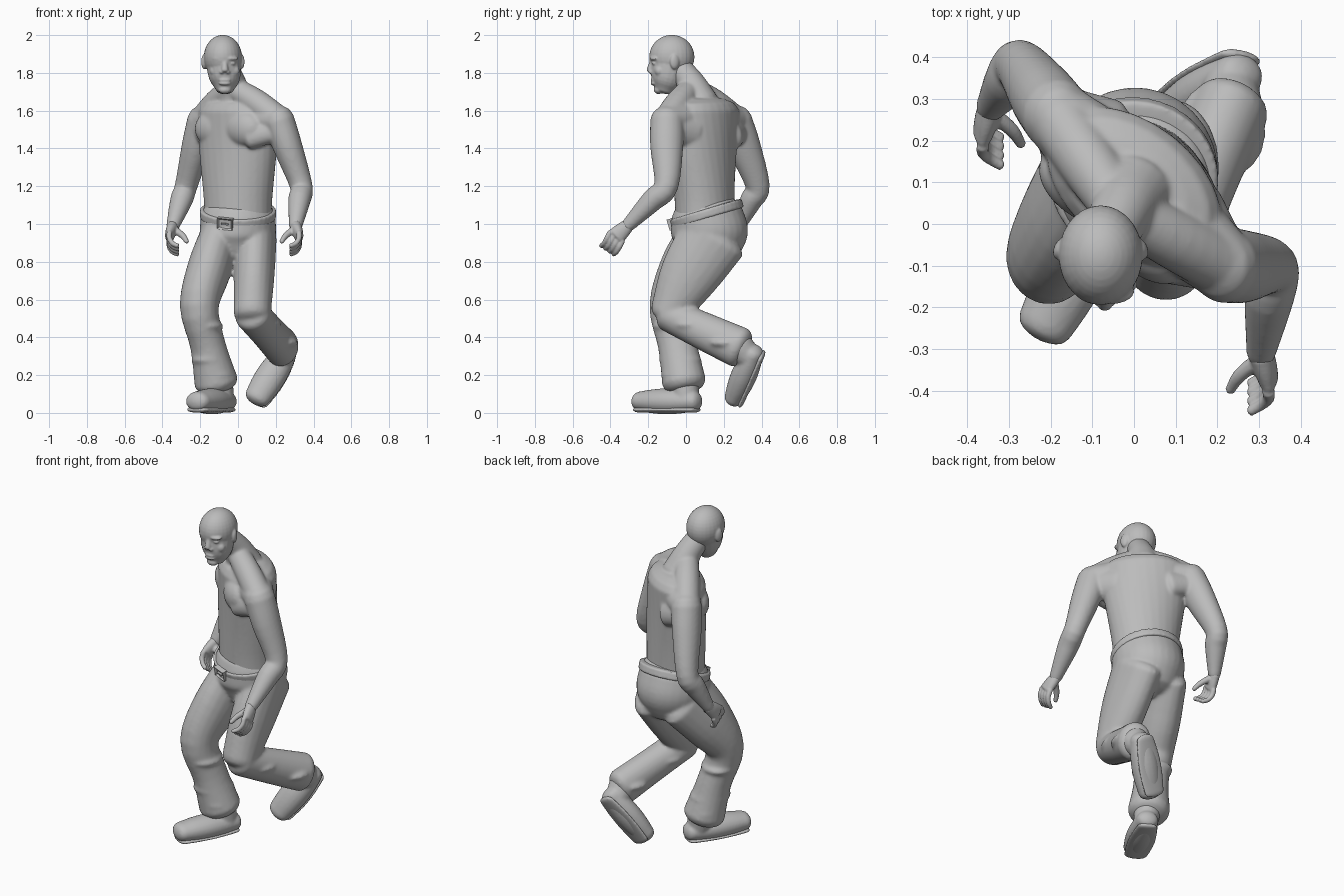
import bpy, bmesh, math
from mathutils import Vector, Matrix

cube = bpy.data.objects.get("Cube")
if cube:
    bpy.data.objects.remove(cube, do_unlink=True)

grey = bpy.data.materials.new("plain grey")
grey.use_nodes = True
grey.diffuse_color = (0.5, 0.5, 0.5, 1)
grey.node_tree.nodes["Principled BSDF"].inputs["Base Color"].default_value = grey.diffuse_color


def at(x, y, z):
    return Vector((x, y, z))


def ring(centre, width, depth=None, turn=0):
    """One oval cross-section: centre, half width, half depth, turn in degrees."""
    return Vector((*centre, width, width if depth is None else depth, math.radians(turn)))


def smooth_path(rings, steps=4):
    """Catmull-Rom interpolation between the given cross-sections."""
    padded = [rings[0] * 2 - rings[1], *rings, rings[-1] * 2 - rings[-2]]
    path = []
    for before, start, end, after in zip(padded, padded[1:], padded[2:], padded[3:]):
        leave, arrive = (end - before) / 2, (after - start) / 2
        for step in range(steps):
            t = step / steps
            ease = t * t * (3 - 2 * t)
            path.append(start.lerp(end, ease) + leave * t * (1 - t) ** 2 - arrive * t * t * (1 - t))
    return path + [rings[-1]]


def loft(bm, rings, sides=20, cap=0.5):
    """Smooth oval tube through the cross-sections, closed with rounded caps."""
    path = smooth_path(rings)
    centres = [Vector(section[:3]) for section in path]
    last = len(path) - 1
    loops = []
    for i, section in enumerate(path):
        width, depth, turn = section[3:]
        along = (centres[min(i + 1, last)] - centres[max(i - 1, 0)]).normalized()
        side = at(math.cos(turn), math.sin(turn), 0)
        side = (side - along * side.dot(along)).normalized()
        back = along.cross(side)
        heights = [0]
        if i == 0:
            heights = [-0.98, -0.8, -0.5, 0]
        elif i == last:
            heights = [0, 0.5, 0.8, 0.98]
        for height in heights:
            shrink = math.sqrt(1 - height ** 2)
            middle = centres[i] + along * height * cap * min(width, depth)
            angles = [math.tau * k / sides for k in range(sides)]
            loops.append([bm.verts.new(middle + side * width * shrink * math.cos(a)
                                       + back * depth * shrink * math.sin(a)) for a in angles])
    for low, high in zip(loops, loops[1:]):
        for k in range(sides):
            bm.faces.new((low[k - 1], low[k], high[k], high[k - 1]))
    bm.faces.new(loops[0])
    bm.faces.new(loops[-1])


def ball(bm, centre, size, turn=0):
    matrix = (Matrix.Translation(centre) @ Matrix.Rotation(math.radians(turn), 4, 'Z')
              @ Matrix.Diagonal((*size, 1)))
    bmesh.ops.create_uvsphere(bm, u_segments=28, v_segments=18, radius=1, matrix=matrix)


def finish(name, bm, voxel=0.0, smoothing=4):
    """Turn the bmesh into an object; a voxel size fuses its volumes into one skin."""
    bmesh.ops.recalc_face_normals(bm, faces=bm.faces)
    mesh = bpy.data.meshes.new(name)
    bm.to_mesh(mesh)
    bm.free()
    mesh.materials.append(grey)
    part = bpy.data.objects.new(name, mesh)
    bpy.context.collection.objects.link(part)
    if voxel:
        fuse = part.modifiers.new("fuse", 'REMESH')
        fuse.mode = 'VOXEL'
        fuse.voxel_size = voxel
        fuse.use_smooth_shade = True
        relax = part.modifiers.new("relax", 'SMOOTH')
        relax.factor = 0.5
        relax.iterations = smoothing


# Torso: the chest twists further to its right than the hips
hip_turn, chest_turn = -20, -39
waist, collar, nape = at(0, 0.1, 1), at(0, 0.09, 1.6), at(-0.03, 0.03, 1.74)
bm = bmesh.new()
sections = []
for k in range(6):
    t = k / 5
    flare = t * t * (3 - 2 * t)
    turn = hip_turn + (chest_turn - hip_turn) * t
    sections.append(ring(waist.lerp(collar, t), 0.18 + 0.06 * flare, 0.152, turn))
loft(bm, sections, sides=28)

# Neck
loft(bm, [ring(collar.lerp(nape, 0.3), 0.1), ring(nape, 0.076), ring(at(-0.07, -0.05, 1.84), 0.066)])


def hand(name, wrist, outward):
    """Half-closed hand with the palm turned toward the body."""
    bm = bmesh.new()
    knuckles = wrist + at(outward * 0.018, -0.06, -0.055)
    loft(bm, [ring(wrist, 0.03, 0.036), ring(wrist.lerp(knuckles, 0.5), 0.029, 0.044),
              ring(knuckles, 0.024, 0.048)])
    for finger in range(4):
        point = knuckles + at(0, 0.022 * finger - 0.033, 0.02 - 0.015 * finger)
        joints = []
        for joint in range(4):
            joints.append(ring(point, 0.0155 - 0.001 * joint))
            curl = math.radians(32 * joint)
            point = point + at(-outward * math.sin(curl), -0.5, -math.cos(curl)) * 0.031
        loft(bm, joints, sides=10)
    thumb = wrist + at(-outward * 0.01, -0.02, -0.02)
    tip = thumb + at(-outward * 0.065, -0.07, -0.065)
    loft(bm, [ring(thumb, 0.02), ring(thumb.lerp(tip, 0.5) - at(outward * 0.01, 0, 0), 0.017),
              ring(tip, 0.012)], sides=10)
    finish(name, bm, 0.005, 3)


# Arms, with the muscles that tie each one into the chest, back and neck
facing = Matrix.Rotation(math.radians(chest_turn), 3, 'Z') @ at(0, -1, 0)
arms = {1: (at(0.215, -0.1, 1.55), at(0.335, -0.105, 1.2), at(0.305, -0.31, 0.99)),
        -1: (at(-0.185, 0.26, 1.55), at(-0.275, 0.38, 1.2), at(-0.345, 0.28, 0.99))}
for outward, (shoulder, elbow, wrist) in arms.items():
    biceps = shoulder.lerp(elbow, 0.4)
    loft(bm, [ring(shoulder, 0.084, 0.09), ring(biceps, 0.078, 0.088), ring(elbow, 0.06, 0.064),
              ring(elbow.lerp(wrist, 0.35), 0.06), ring(wrist, 0.036)], cap=0.9)
    hand("left_hand" if outward > 0 else "right_hand", wrist, outward)
    loft(bm, [ring(nape - at(0, 0, 0.02), 0.062), ring(nape.lerp(shoulder, 0.5), 0.072),
              ring(shoulder, 0.075)])
    loft(bm, [ring(collar - at(0, 0, 0.03), 0.13, 0.1), ring(shoulder, 0.085, 0.08)])
    breast = shoulder.lerp(collar, 0.6) - at(0, 0, 0.075)
    ball(bm, breast + facing * 0.088, (0.115, 0.07, 0.095), chest_turn)
    for reach in (0.07, -0.06):
        root = shoulder.lerp(collar, 0.5) + facing * reach - at(0, 0, 0.09)
        loft(bm, [ring(root, 0.07, 0.1), ring(shoulder.lerp(elbow, 0.1), 0.06, 0.08)])
finish("torso_and_arms", bm, 0.0075, 12)

# Head: skull and jaw first, then the features around the face centre
skull, face = at(-0.08, -0.075, 1.884), at(-0.07, -0.165, 1.8)
bm = bmesh.new()
ball(bm, skull, (0.101, 0.12, 0.117))
loft(bm, [ring(skull, 0.095, 0.112), ring(face + at(0, 0.065, -0.03), 0.082, 0.088),
          ring(face + at(0, 0.05, -0.085), 0.05, 0.056)])
loft(bm, [ring(face + at(0, -0.008, 0.08), 0.012), ring(face + at(0, -0.027, 0.012), 0.019)])  # nose
ball(bm, face + at(0, 0.02, -0.09), (0.034, 0.026, 0.022))  # chin
for drop in (0.038, 0.056):  # lips
    ball(bm, face - at(0, 0.007, drop), (0.032, 0.016, 0.01))
for side in (-1, 1):
    ball(bm, face + at(side * 0.016, -0.018, 0.004), (0.013, 0.016, 0.01))  # nostril
    ball(bm, face + at(side * 0.04, -0.007, 0.076), (0.034, 0.017, 0.011), side * 22)  # brow
    ball(bm, face + at(side * 0.038, -0.002, 0.05), (0.018, 0.014, 0.009))  # eye
    ball(bm, face + at(side * 0.047, 0.024, 0.01), (0.032, 0.026, 0.03))  # cheek
    ball(bm, skull + at(side * 0.098, 0.015, -0.025), (0.015, 0.026, 0.04), side * 20)  # ear
finish("head", bm, 0.005, 6)

# Trousers: seat, bent planted right leg, trailing left leg
belt_middle, belt_axis = at(0, 0.11, 1.055), at(0, -0.3, 1).normalized()
bm = bmesh.new()
loft(bm, [ring(at(0, 0.125, 0.86), 0.165, 0.17, hip_turn), ring(at(0, 0.125, 0.95), 0.2, 0.205, hip_turn),
          ring(belt_middle, 0.198, 0.19, hip_turn)], sides=28)
hip, knee, cuff = at(-0.09, 0.14, 0.93), at(-0.205, -0.08, 0.56), at(-0.115, -0.01, 0.16)
loft(bm, [ring(hip, 0.11, 0.185), ring(hip.lerp(knee, 0.5) - at(0.01, 0.02, 0), 0.116, 0.16),
          ring(knee, 0.103, 0.115), ring(knee.lerp(cuff, 0.5), 0.094, 0.104), ring(cuff, 0.117, 0.117)])
fold_centres = [(knee.lerp(cuff, t), lean) for t, lean in ((0.25, 20), (0.7, -30), (0.9, 25))]
hip, knee, cuff = at(0.095, 0.145, 0.93), at(0.075, -0.095, 0.52), at(0.235, 0.285, 0.345)
loft(bm, [ring(hip, 0.11, 0.185), ring(hip.lerp(knee, 0.5) - at(0, 0.01, 0), 0.108, 0.158),
          ring(knee, 0.098, 0.1)])
loft(bm, [ring(knee, 0.097, 0.088), ring(knee.lerp(cuff, 0.5), 0.09, 0.1), ring(cuff, 0.093, 0.11)])
fold_centres += [(knee.lerp(cuff, t), lean) for t, lean in ((0.3, -30), (0.85, 30))]
for centre, lean in fold_centres:  # gathered cloth
    ball(bm, centre, (0.102, 0.117, 0.04), lean)
finish("trousers", bm, 0.009, 12)

# Belt, tipped down at the front
bm = bmesh.new()
loft(bm, [ring(belt_middle + belt_axis * shift, 0.203, 0.198, hip_turn) for shift in (-0.022, 0.022)],
     sides=40, cap=0.04)
finish("belt", bm, 0.007, 3)

# Buckle: a raised rim around a sunken plate, with a prong across it
belt_frame = (Matrix.Translation(belt_middle) @ Matrix.Rotation(math.atan(0.3), 4, 'X')
              @ Matrix.Rotation(math.radians(hip_turn), 4, 'Z') @ Matrix.Translation((0, -0.197, 0)))
for name, size in (("buckle", (0.085, 0.03, 0.06)), ("buckle_prong", (0.04, 0.028, 0.008))):
    bm = bmesh.new()
    bmesh.ops.create_cube(bm, size=1, matrix=Matrix.Diagonal((*size, 1)))
    if name == "buckle":
        front = min(bm.faces, key=lambda f: f.calc_center_median().y)
        bmesh.ops.inset_region(bm, faces=[front], thickness=0.012)
        bmesh.ops.translate(bm, verts=front.verts, vec=(0, 0.012, 0))
    bmesh.ops.transform(bm, matrix=belt_frame, verts=bm.verts)
    finish(name, bm)


def shoe(name, heel, toe, up, ankle):
    """Shoe swelling in the middle, a low sole under it and a collar at the ankle."""
    along = (toe - heel).normalized()
    up = (up - along * up.dot(along)).normalized()
    body, sole = bmesh.new(), bmesh.new()
    upper_rings, sole_rings = [], []
    for k in range(5):
        centre = heel.lerp(toe, k / 4)
        swell = 0.017 * math.sin(math.pi * k / 4)
        upper_rings.append(ring(centre, 0.06 + swell + 0.002 * k, 0.052 + swell))
        sole_rings.append(ring(centre - up * 0.044, 0.057 + swell + 0.002 * k, 0.016))
    loft(body, upper_rings, cap=0.7)
    loft(body, [ring(ankle, 0.08, 0.085), ring(heel.lerp(toe, 0.15), 0.065, 0.065)])
    finish(name + "_shoe", body, 0.008)
    loft(sole, sole_rings, cap=1.5)
    finish(name + "_sole", sole, 0.007)


shoe("right", at(-0.06, 0.045, 0.061), at(-0.215, -0.245, 0.061), at(0, 0, 1), at(-0.11, -0.01, 0.2))
shoe("left", at(0.255, 0.36, 0.32), at(0.1, 0.255, 0.08), at(0, -0.9, 0.4), at(0.23, 0.28, 0.345))
